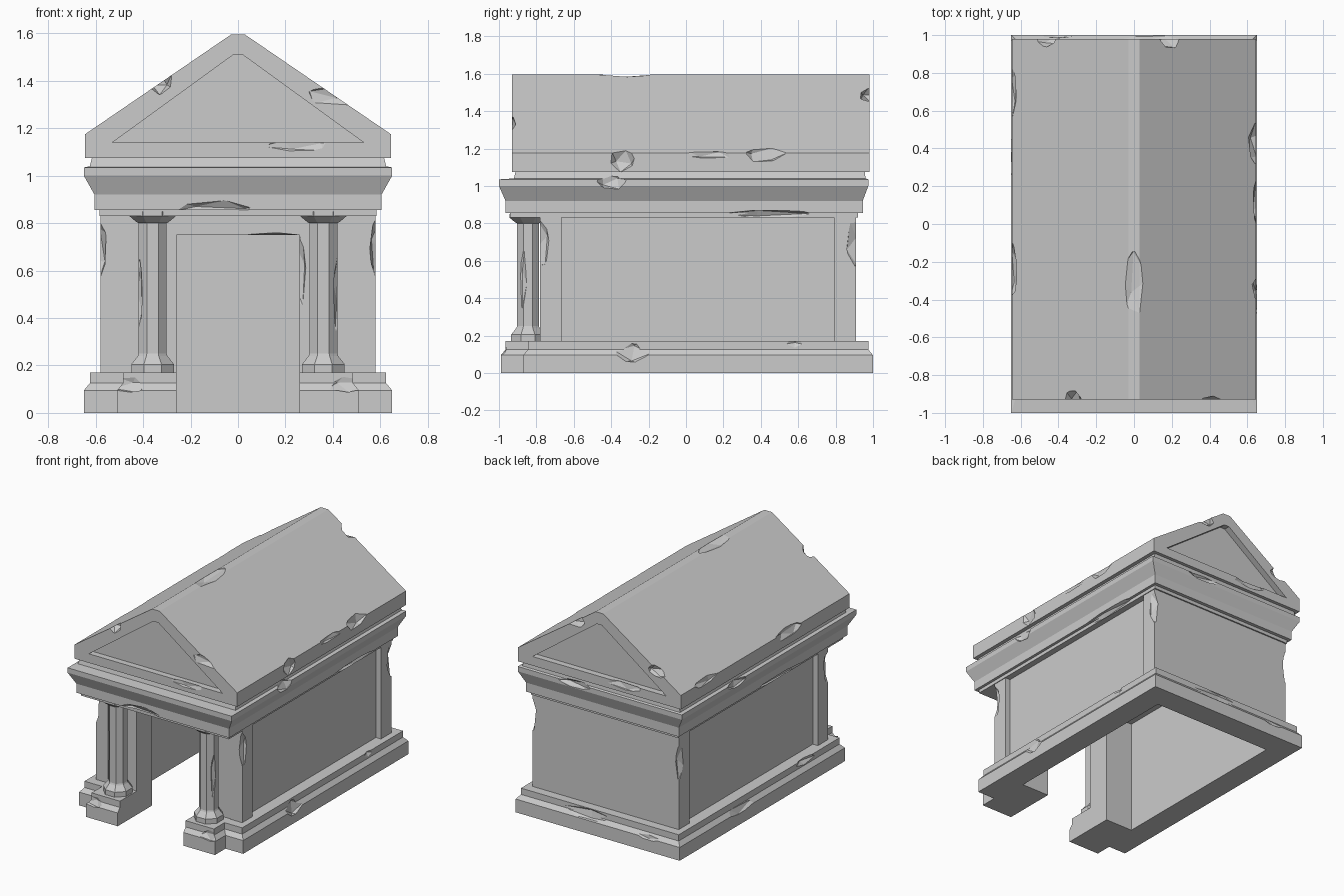
import bpy, bmesh, random
from math import pi
from mathutils import Matrix, Vector, Euler

if "Cube" in bpy.data.objects:
    bpy.data.objects.remove(bpy.data.objects["Cube"])

random.seed(4)

def finish(name, bm):
    bmesh.ops.recalc_face_normals(bm, faces=bm.faces)
    me = bpy.data.meshes.new(name)
    bm.to_mesh(me)
    bm.free()
    ob = bpy.data.objects.new(name, me)
    bpy.context.collection.objects.link(ob)
    return ob

def skin(name, loops):
    """Closed solid through a stack of equal-length point loops."""
    bm = bmesh.new()
    rings = [[bm.verts.new(p) for p in loop] for loop in loops]
    n = len(rings[0])
    for a, b in zip(rings, rings[1:]):
        for i in range(n):
            j = (i + 1) % n
            bm.faces.new((a[i], a[j], b[j], b[i]))
    bm.faces.new(rings[0])
    bm.faces.new(rings[-1])
    return finish(name, bm)

def moulding(name, levels):
    """Rectangular moulding; each level is (x0, x1, y0, y1, z)."""
    return skin(name, [[(a, c, z), (b, c, z), (b, d, z), (a, d, z)]
                       for a, b, c, d, z in levels])

def box(name, x0, x1, y0, y1, z0, z1):
    return moulding(name, [(x0, x1, y0, y1, z0), (x0, x1, y0, y1, z1)])

def prism(name, outline, y0, y1):
    return skin(name, [[(x, y, z) for x, z in outline] for y in (y0, y1)])

def cut(ob, *cutters):
    """Subtract each cutter and remove it."""
    for c in cutters:
        m = ob.modifiers.new("cut", 'BOOLEAN')
        m.operation, m.solver, m.object = 'DIFFERENCE', 'EXACT', c
        bpy.context.view_layer.objects.active = ob
        bpy.ops.object.modifier_apply(modifier=m.name)
        bpy.data.objects.remove(c, do_unlink=True)

def chips(ob, spots):
    """Knock faceted chips (x, y, z, rx, ry, rz) out of the stone edges."""
    bm = bmesh.new()
    for x, y, z, rx, ry, rz in spots:
        rot = Euler([random.uniform(0, pi) for _ in range(3)]).to_matrix().to_4x4()
        mat = Matrix.Translation((x, y, z)) @ Matrix.Diagonal((rx, ry, rz, 1)) @ rot
        bmesh.ops.create_icosphere(bm, subdivisions=1, radius=1, matrix=mat)
    cut(ob, finish("chip_cutter", bm))

def room():
    return box("room_cutter", -.48, .48, -.6, .825, -.1, .95)

def doorway():
    return box("door_cutter", -.26, .26, -1.2, -.5, -.1, .75)

# Stepped base, hollow below and open at the door
base = moulding("base", [(-.65, .65, -.87, 1, 0), (-.65, .65, -.87, 1, .095),
                         (-.625, .625, -.845, .975, .125), (-.625, .625, -.845, .975, .17)])
cut(base, room(), doorway())
chips(base, [(.67, -.29, .12, .06, .11, .08), (.66, .58, .16, .05, .09, .05),
             (-.66, .3, .12, .04, .2, .05), (-.65, -.45, .16, .05, .14, .04),
             (.1, 1.01, .14, .35, .05, .05), (-.4, 1.01, .12, .15, .03, .05)])

# Walls with a doorway
walls = box("walls", -.54, .54, -.775, .91, .15, .84)
cut(walls, room(), doorway())
chips(walls, [(.25, -.79, .6, .045, .05, .18), (.15, -.78, .745, .14, .04, .015)])

# Corner pilasters, proud of the side walls
for s, side in ((-1, "left"), (1, "right")):
    for y0, y1, end in ((-.78, -.665, "front"), (.79, .91, "back")):
        xs = sorted((s * .485, s * .58))
        p = box(f"{end}_{side}_pilaster", *xs, y0, y1, .15, .84)
        yo = y0 if end == "front" else y1
        chips(p, [(s * .595, yo, random.uniform(.6, .7), .045, .06, .15)])

# Pedestals and eight-sided columns flanking the door
for s, side in ((-1, "left"), (1, "right")):
    def span(outer):
        return sorted((s * .26, s * outer))
    ped = moulding(f"{side}_pedestal",
                   [(*span(.51), -.99, -.76, 0), (*span(.51), -.99, -.76, .095),
                    (*span(.485), -.965, -.76, .125), (*span(.485), -.965, -.76, .17)])
    chips(ped, [(s * .46, -.99, .13, .1, .035, .05)])
    profile = [(.092, .165), (.092, .205), (.064, .24), (.06, .25), (.06, .8),
               (.07, .805), (.1, .83), (.1, .85)]
    loops = []
    for r, z in profile:
        loops.append([Vector((s * .36, -.845, z)) +
                      Matrix.Rotation(pi / 8 + k * pi / 4, 3, 'Z') @ Vector((r * 1.06, 0, 0))
                      for k in range(8)])
    col = skin(f"{side}_column", loops)
    chips(col, [(s * .425, -.88, .5, .025, .03, .2)])

# Entablature: frieze, flared cornice and neck under the roof
ent = moulding("entablature", [
    (-x, x, a, b, z) for x, a, b, z in (
        (.585, -.94, .92, .83), (.585, -.94, .92, .855), (.605, -.965, .945, .855),
        (.605, -.965, .945, .92), (.65, -1, .975, 1.0), (.65, -1, .975, 1.035),
        (.625, -.92, .96, 1.04), (.615, -.91, .955, 1.08))])
chips(ent, [(.66, -.4, 1.03, .05, .09, .06), (-.66, .35, 1.03, .04, .12, .04),
            (.61, .45, .845, .04, .3, .03), (-.61, -.2, .845, .04, .3, .03),
            (-.1, -.98, .86, .2, .04, .04), (.2, .98, 1.03, .14, .04, .03)])

# Gabled roof with a recessed triangle in each end
roof = prism("gabled_roof", [(-.645, 1.075), (.645, 1.075), (.645, 1.175),
                             (.03, 1.595), (-.03, 1.595), (-.645, 1.175)], -.93, .98)
triangle = [(-.53, 1.14), (.53, 1.14), (.02, 1.51), (-.02, 1.51)]
cut(roof, prism("recess_cutter", triangle, -1.1, -.885),
    prism("recess_cutter", triangle, .935, 1.1))
chips(roof, [(0, -.32, 1.62, .1, .22, .05), (.65, .42, 1.18, .05, .12, .06),
             (.66, -.34, 1.14, .05, .08, .07), (.66, .12, 1.17, .035, .16, .03),
             (-.65, -.25, 1.17, .04, .16, .05), (-.65, .7, 1.18, .03, .15, .04),
             (-.33, -.94, 1.4, .06, .07, .06), (.42, -.94, 1.34, .15, .03, .05),
             (.25, -.94, 1.13, .16, .025, .035), (-.47, .99, 1.3, .1, .06, .05),
             (.2, .99, 1.49, .1, .07, .05), (-.2, .99, 1.13, .16, .03, .04)])
